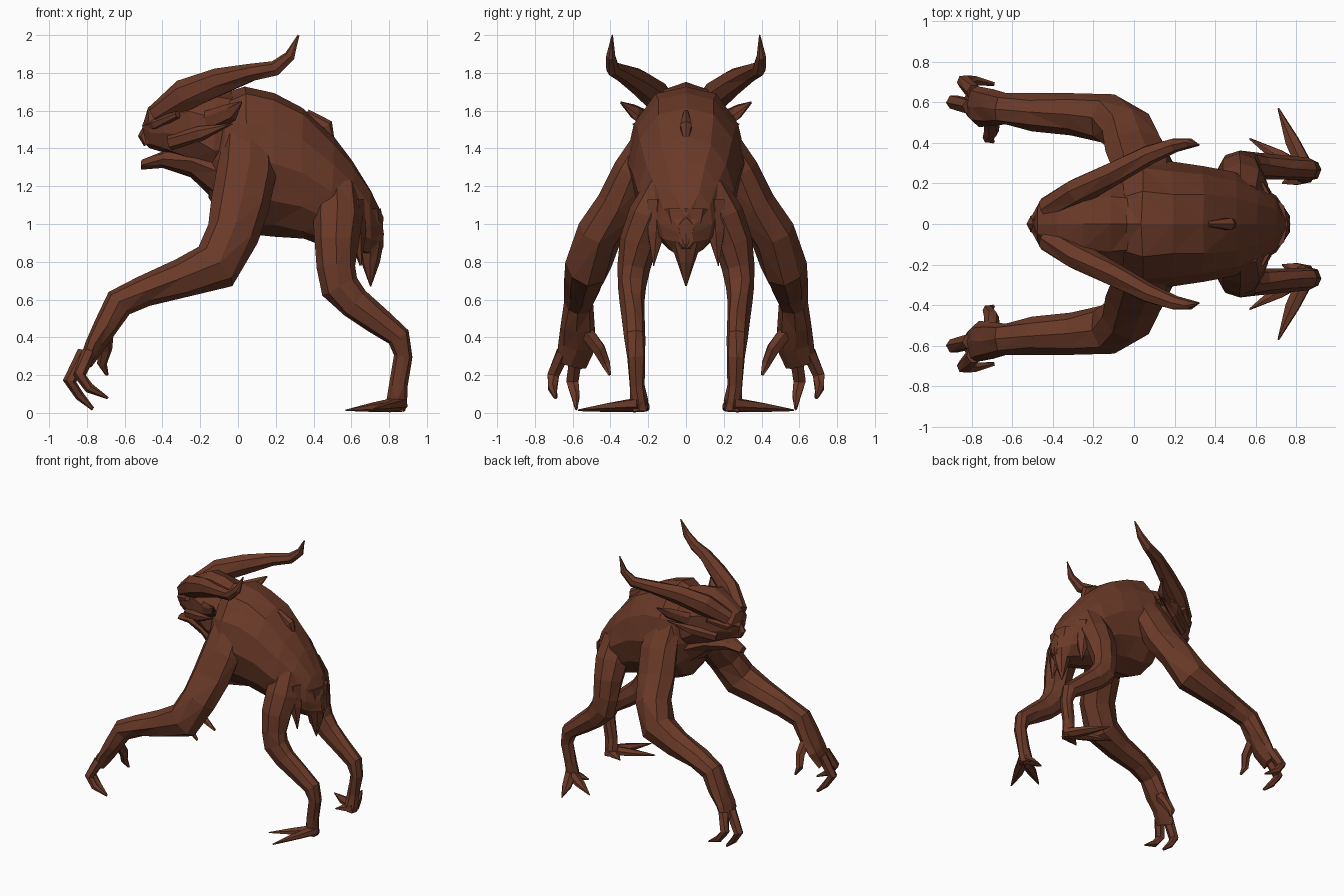
import bpy, bmesh, math, random
from mathutils import Vector

random.seed(4)
hide = bpy.data.materials.new("brown hide")
hide.diffuse_color = (0.145, 0.042, 0.021, 1)


def finish(name, rings, jitter):
    """Skin the rings into a faceted half body and mirror it across y."""
    bm = bmesh.new()
    loops = []
    for ring in rings:
        loop = []
        for p in ring:
            on_mid = abs(p.y) < 0.002
            q = p + Vector([random.uniform(-jitter, jitter) for _ in range(3)])
            if on_mid:
                q.y = 0
            q.z = max(q.z, 0)
            loop.append(bm.verts.new(q))
        loops.append(loop)
    n = len(loops[0])
    for a, b in zip(loops, loops[1:]):
        for i in range(n):
            j = (i + 1) % n
            bm.faces.new((a[i], a[j], b[j], b[i]))
    bm.faces.new(loops[0][::-1])
    bm.faces.new(loops[-1])
    bmesh.ops.triangulate(bm, faces=bm.faces[:])
    bmesh.ops.bisect_plane(bm, geom=bm.verts[:] + bm.edges[:] + bm.faces[:],
                           dist=0.0005, plane_co=(0, 0, 0), plane_no=(0, 1, 0),
                           clear_inner=True)
    bmesh.ops.recalc_face_normals(bm, faces=bm.faces[:])
    me = bpy.data.meshes.new(name)
    bm.to_mesh(me)
    bm.free()
    me.materials.append(hide)
    ob = bpy.data.objects.new(name, me)
    bpy.context.collection.objects.link(ob)
    mod = ob.modifiers.new("mirror", 'MIRROR')
    mod.use_axis = (False, True, False)
    mod.use_clip = True


def slices(name, rows, sides=12, jitter=0.008):
    """Upright cross-sections: x, bottom z, top z, half width."""
    rings = []
    for x, zb, zt, w in rows:
        ring = []
        for k in range(sides):
            t = 2 * math.pi * k / sides
            ring.append(Vector((x, w * math.sin(t),
                                (zb + zt) / 2 + (zt - zb) / 2 * math.cos(t))))
        rings.append(ring)
    finish(name, rings, jitter)


def tube(name, rows, sides=8, jitter=0.006):
    """Limb along a path: x, y, z, depth radius, sideways radius."""
    pts = [Vector(r[:3]) for r in rows]
    rings = []
    for i, r in enumerate(rows):
        t = (pts[min(i + 1, len(pts) - 1)] - pts[max(i - 1, 0)]).normalized()
        up = t.cross(Vector((0, 1, 0))).normalized()
        side = up.cross(t)
        rings.append([pts[i] + up * r[3] * math.cos(2 * math.pi * k / sides)
                      + side * r[4] * math.sin(2 * math.pi * k / sides)
                      for k in range(sides)])
    finish(name, rings, jitter)


# hunched torso, skull and lower jaw
slices("torso", [(-.16, 1.14, 1.55, .13), (-.07, 1.0, 1.69, .26), (.04, .95, 1.735, .31),
                 (.19, .94, 1.70, .30), (.34, .92, 1.62, .28), (.5, .87, 1.46, .25),
                 (.61, .84, 1.33, .2), (.7, .83, 1.18, .14), (.765, .86, 1.03, .04)])
slices("skull", [(-.5, 1.42, 1.55, .03), (-.47, 1.40, 1.62, .09), (-.38, 1.37, 1.69, .15),
                 (-.25, 1.3, 1.75, .2), (-.12, 1.22, 1.73, .23), (.0, 1.25, 1.7, .2)], 10)
slices("jaw", [(-.51, 1.29, 1.335, .035), (-.4, 1.30, 1.38, .08),
               (-.25, 1.25, 1.42, .14), (-.1, 1.1, 1.45, .2)], 8, .004)

# face details
tube("nose", [(-.46, 0, 1.53, .03, .02), (-.5, 0, 1.46, .03, .035),
              (-.48, 0, 1.42, .02, .04)], 6, .001)
tube("brow", [(-.49, .02, 1.51, .03, .02), (-.43, .1, 1.53, .03, .04),
              (-.32, .19, 1.58, .02, .02)], 6, .003)
tube("cheek_spike", [(-.36, .13, 1.43, .04, .03), (-.2, .22, 1.48, .04, .03),
                     (-.03, .28, 1.53, .004, .004)], 6, .003)
tube("ear", [(-.16, .19, 1.54, .06, .03), (-.04, .27, 1.59, .05, .025),
             (.02, .345, 1.645, .005, .004)], 6, .003)

# swept-back horns
tube("horn", [(-.43, .07, 1.58, .06, .06), (-.28, .16, 1.68, .09, .07),
              (-.1, .25, 1.75, .075, .06), (.07, .34, 1.80, .05, .05),
              (.2, .39, 1.825, .042, .035), (.275, .40, 1.89, .03, .025),
              (.32, .39, 2.0, .003, .003)], 7, .003)

# back spike, tail and hip tufts
tube("back_spike", [(.36, 0, 1.58, .03, .015), (.47, 0, 1.52, .035, .035),
                    (.505, 0, 1.42, .01, .01)], 6, .001)
tube("tail", [(.69, 0, 1.08, .07, .13), (.70, 0, .9, .07, .085),
              (.70, 0, .8, .05, .05), (.70, 0, .67, .003, .003)], 8, .003)
tube("hip_tuft", [(.6, .15, 1.12, .07, .06), (.63, .16, .95, .05, .05),
                  (.65, .17, .78, .004, .004)], 6, .003)

# long arms
tube("arm", [(.06, .19, 1.44, .14, .09), (.05, .28, 1.28, .16, .11),
             (.01, .36, 1.1, .15, .12), (-.03, .46, .95, .14, .12),
             (-.12, .52, .78, .14, .125), (-.3, .54, .71, .105, .105),
             (-.5, .55, .645, .085, .09), (-.63, .57, .58, .085, .08),
             (-.70, .575, .46, .065, .09), (-.76, .58, .36, .055, .1),
             (-.81, .61, .26, .035, .08)])

# two hooked fingers and a thumb
digits = {
    "outer_finger": [(-.79, .65, .32), (-.84, .70, .2), (-.79, .705, .13), (-.69, .69, .08)],
    "middle_finger": [(-.81, .58, .32), (-.89, .60, .17), (-.84, .585, .09), (-.77, .58, .02)],
    "thumb": [(-.70, .53, .43), (-.70, .46, .34), (-.72, .425, .26), (-.695, .405, .2)],
}
for name, path in digits.items():
    tube(name, [p + (r, r) for p, r in zip(path, (.04, .036, .026, .008))], 6, .003)

# legs with backward hocks
tube("leg", [(.52, .13, 1.2, .11, .08), (.53, .19, 1.04, .13, .12),
             (.52, .25, .9, .115, .105), (.52, .28, .77, .105, .085),
             (.54, .29, .67, .10, .075), (.62, .285, .58, .09, .065),
             (.74, .275, .49, .075, .06), (.855, .27, .40, .065, .055),
             (.875, .265, .3, .045, .05), (.85, .26, .15, .045, .042),
             (.84, .25, .06, .05, .045), (.84, .245, .01, .05, .045)])

# splayed flat toes
toes = {"front_toe": (.57, .42), "outer_toe": (.71, .57), "inner_toe": (.73, .2)}
for name, (x, y) in toes.items():
    mx, my = (x + .85) / 2, (y + .25) / 2
    tube(name, [(.86, .245, .045, .04, .045), (mx, my, .03, .025, .038),
                (x, y, .014, .004, .004)], 6, .002)
